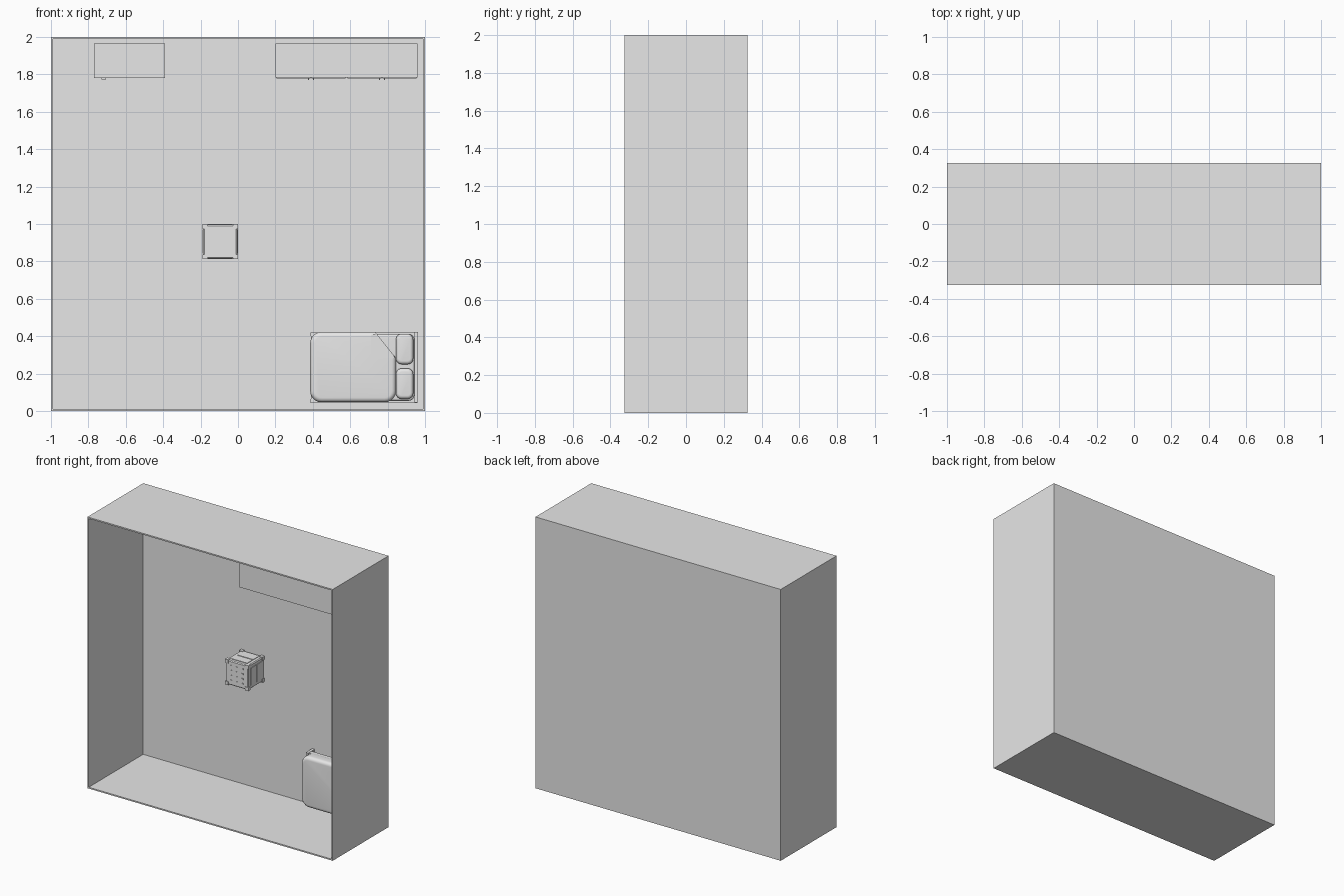
import bpy, bmesh, math
from mathutils import Vector

default = bpy.data.objects.get("Cube")
if default:
    bpy.data.objects.remove(default, do_unlink=True)

grey = bpy.data.materials.new("plain_grey")
grey.use_nodes = True
COLOUR = (0.8, 0.8, 0.8, 1)
grey.diffuse_color = COLOUR
grey.node_tree.nodes["Principled BSDF"].inputs["Base Color"].default_value = COLOUR

FLOOR = 0.31    # the room lies on its back, so heights above its floor run to -y
WALL = 0.014


def finish(name, bm, smooth=False):
    bmesh.ops.recalc_face_normals(bm, faces=bm.faces)
    mesh = bpy.data.meshes.new(name)
    bm.to_mesh(mesh)
    bm.free()
    mesh.materials.append(grey)
    obj = bpy.data.objects.new(name, mesh)
    bpy.context.collection.objects.link(obj)
    if smooth:
        bpy.ops.object.select_all(action="DESELECT")
        obj.select_set(True)
        bpy.context.view_layer.objects.active = obj
        bpy.ops.object.shade_smooth_by_angle(angle=math.radians(40))
    return obj


def add_block(bm, x0, x1, z0, z1, h0, h1):
    """Block given by plan (x, z) and height above the room floor."""
    verts = bmesh.ops.create_cube(bm, size=1)["verts"]
    centre = Vector(((x0 + x1) / 2, FLOOR - (h0 + h1) / 2, (z0 + z1) / 2))
    size = Vector((x1 - x0, h1 - h0, z1 - z0))
    for v in verts:
        v.co = centre + v.co * size


def blocks(name, *dims):
    bm = bmesh.new()
    for d in dims:
        add_block(bm, *d)
    return finish(name, bm)


def rounded_block(bm, dims, corner, edge):
    """Block with rounded plan corners, then softened top and bottom edges."""
    add_block(bm, *dims)
    upright = [e for e in bm.edges
               if abs((e.verts[0].co - e.verts[1].co).normalized().y) > 0.9]
    bmesh.ops.bevel(bm, geom=upright, offset=corner, segments=6, profile=0.5, affect="EDGES")
    bm.normal_update()
    rims = {e for f in bm.faces if abs(f.normal.y) > 0.9 for e in f.edges}
    bmesh.ops.bevel(bm, geom=list(rims), offset=edge, segments=5, profile=0.5, affect="EDGES")


# Room shell: a solid box with its front face inset and pushed in
bm = bmesh.new()
add_block(bm, -1, 1, 0, 2, -0.015, 0.635)
bm.normal_update()
front = [f for f in bm.faces if f.normal.y < -0.9]
bmesh.ops.inset_region(bm, faces=front, thickness=WALL)
pit = bmesh.ops.extrude_discrete_faces(bm, faces=front)["faces"]
for v in pit[0].verts:
    v.co.y = FLOOR
finish("room_shell", bm)

# Pair of wardrobes with double doors and handles
for side, x0 in (("right", 0.2), ("left", 0.58)):
    x1, mid = x0 + 0.38, x0 + 0.19
    blocks(side + "_wardrobe", (x0, x1, 1.782, 1.965, 0, 0.58))
    blocks(side + "_wardrobe_doors",
           (x0 + 0.006, mid - 0.002, 1.779, 1.783, 0.02, 0.57),
           (mid + 0.002, x1 - 0.006, 1.779, 1.783, 0.02, 0.57))
    blocks(side + "_wardrobe_handles",
           *[(mid + s - 0.003, mid + s + 0.003, 1.771, 1.78, 0.26, 0.32) for s in (-0.014, 0.014)])

# Desk with a drawer stack under one end
blocks("desk_top", (-0.77, -0.39, 1.78, 1.965, 0.205, 0.22))
blocks("desk_drawer_stack", (-0.765, -0.67, 1.785, 1.96, 0, 0.206))
blocks("desk_side_panel", (-0.405, -0.393, 1.785, 1.96, 0, 0.206))
blocks("desk_back_panel", (-0.67, -0.40, 1.95, 1.96, 0.08, 0.206))
for i in range(3):
    h = 0.01 + 0.065 * i
    blocks(f"drawer_front_{i + 1}", (-0.761, -0.674, 1.781, 1.786, h, h + 0.06))
    blocks(f"drawer_handle_{i + 1}", (-0.73, -0.705, 1.773, 1.782, h + 0.027, h + 0.034))

# Bed frame, legs and headboard
blocks("bed_frame", (0.39, 0.96, 0.045, 0.42, 0.035, 0.07))
blocks("bed_legs", *[(x, x + 0.02, z, z + 0.02, 0, 0.075)
                     for x in (0.388, 0.938) for z in (0.044, 0.401)])
blocks("headboard", (0.945, 0.962, 0.045, 0.422, 0.03, 0.19))

# Mattress
bm = bmesh.new()
rounded_block(bm, (0.4, 0.943, 0.055, 0.412, 0.06, 0.115), 0.03, 0.012)
finish("mattress", bm, True)

# Blanket with one corner folded back
bm = bmesh.new()
rounded_block(bm, (0.386, 0.845, 0.047, 0.423, 0.045, 0.132), 0.06, 0.025)
cut = bmesh.ops.bisect_plane(bm, geom=bm.verts[:] + bm.edges[:] + bm.faces[:],
                             plane_co=(0.735, 0, 0.42), plane_no=(0.13, 0, 0.105),
                             clear_outer=True)
bmesh.ops.holes_fill(bm, edges=[e for e in bm.edges if e.is_boundary])
finish("blanket", bm, True)

# Folded flap of the blanket
bm = bmesh.new()
outline = [(0.735, 0.412), (0.84, 0.287), (0.825, 0.28), (0.73, 0.28), (0.715, 0.285),
           (0.71, 0.3), (0.71, 0.4), (0.716, 0.41)]
face = bm.faces.new([bm.verts.new((x, FLOOR - 0.136, z)) for x, z in outline])
new = bmesh.ops.extrude_face_region(bm, geom=[face])["geom"]
for v in new:
    if isinstance(v, bmesh.types.BMVert):
        v.co.y += 0.008
finish("blanket_flap", bm)

# Two pillows
for side, z in (("upper", 0.25), ("lower", 0.065)):
    bm = bmesh.new()
    rounded_block(bm, (0.845, 0.937, z, z + 0.163, 0.105, 0.148), 0.03, 0.018)
    finish(side + "_pillow", bm, True)

# Storage cube: body with chamfered edges
X0, X1, Z0, Z1, H = -0.19, 0, 0.812, 1.0, 0.19
bm = bmesh.new()
add_block(bm, X0 + 0.004, X1 - 0.004, Z0 + 0.004, Z1 - 0.004, 0.004, H - 0.004)
bmesh.ops.bevel(bm, geom=bm.edges[:], offset=0.006, segments=1, affect="EDGES")
finish("storage_cube", bm)

# Corner caps of the cube
C = 0.026
blocks("cube_corner_caps", *[(x, x + C, z, z + C, h, h + C)
                             for x in (X0, X1 - C) for z in (Z0, Z1 - C) for h in (0, H - C)])

# Grid of studs on the cube's front
blocks("cube_studs", *[(x - 0.006, x + 0.006, z - 0.005, z + 0.005, H - 0.006, H)
                       for x in (X0 + 0.05 + 0.045 * i for i in range(3))
                       for z in (Z0 + 0.04 + 0.036 * k for k in range(4))])

# Raised panels on the remaining sides of the cube
for i, h in enumerate((0.03, 0.1)):
    span = (h, h + 0.06)
    blocks(f"cube_side_panels_{i + 1}",
           (X0, X0 + 0.006, Z0 + 0.03, Z1 - 0.03, *span),
           (X1 - 0.006, X1, Z0 + 0.03, Z1 - 0.03, *span),
           (X0 + 0.03, X1 - 0.03, Z0, Z0 + 0.006, *span),
           (X0 + 0.03, X1 - 0.03, Z1 - 0.006, Z1, *span))
